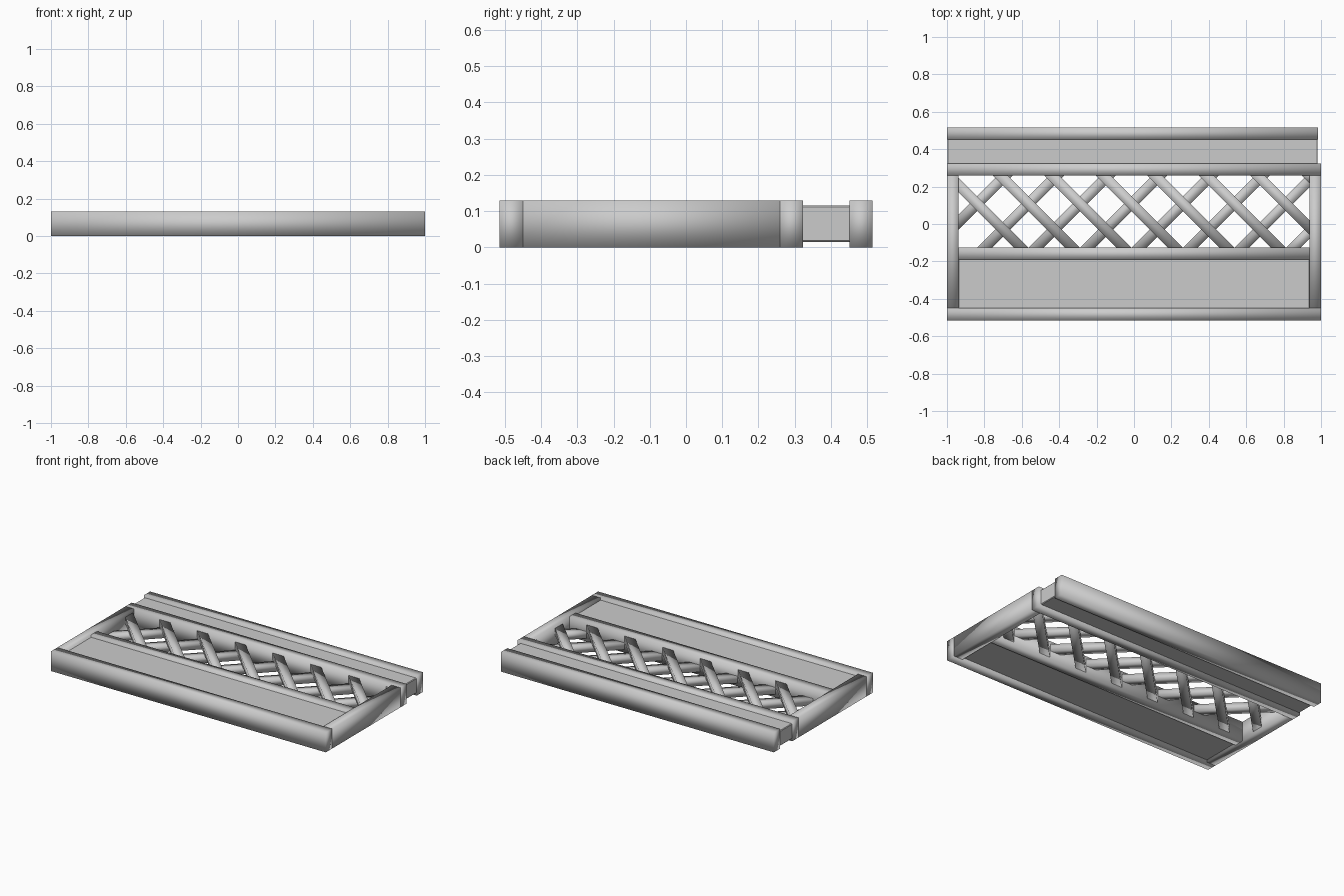
import bpy, bmesh, math
from mathutils import Matrix

cube = bpy.data.objects.get("Cube")
if cube:
    bpy.data.objects.remove(cube, do_unlink=True)

grey = bpy.data.materials.new("plain grey")
grey.use_nodes = True
grey.diffuse_color = (0.6, 0.6, 0.6, 1)
grey.node_tree.nodes["Principled BSDF"].inputs["Base Color"].default_value = (0.6, 0.6, 0.6, 1)


def box(name, x, y, z, angle=0.0, smooth=True, bevel=0.0):
    """Box from (min, max) ranges, turned about its own centre."""
    size = [r[1] - r[0] for r in (x, y, z)]
    mid = [(r[1] + r[0]) / 2 for r in (x, y, z)]
    bm = bmesh.new()
    bmesh.ops.create_cube(bm, size=1, matrix=Matrix.Diagonal((*size, 1)))
    if bevel:
        bmesh.ops.bevel(bm, geom=bm.edges[:], offset=bevel, segments=1, affect='EDGES')
    for f in bm.faces:
        f.smooth = smooth
    mesh = bpy.data.meshes.new(name)
    bm.to_mesh(mesh)
    bm.free()
    mesh.materials.append(grey)
    ob = bpy.data.objects.new(name, mesh)
    ob.location = mid
    ob.rotation_euler.z = angle
    bpy.context.collection.objects.link(ob)
    return ob


# Frame rails, soft shaded
H = (0, 0.13)
box("front_rail", (-1, 1), (-0.515, -0.45), H)
box("middle_rail", (-0.937, 0.937), (-0.19, -0.126), H)
box("upper_rail", (-1, 1), (0.259, 0.323), H)
box("back_rail", (-1, 0.985), (0.451, 0.515), H)
box("right_side_rail", (-1, -0.937), (-0.45, 0.259), H)
box("left_side_rail", (0.937, 1), (-0.45, 0.259), H)

# Flat infill panels
P = (0.015, 0.115)
box("front_panel", (-0.94, 0.94), (-0.455, -0.185), P, smooth=False, bevel=0.004)
box("back_panel", (-0.998, 0.982), (0.318, 0.456), P, smooth=False, bevel=0.004)

# Diagonal lattice in two layers, each slat ending inside the rails
X, Y0, Y1, W = 0.965, -0.157, 0.29, 0.056


def lattice(name, slope, first, z):
    for k in range(9):
        # slat line: x = c + slope * y
        c = first + 0.275 * k
        ys = sorted(((-X - c) / slope, (X - c) / slope))
        lo, hi = max(Y0, ys[0]), min(Y1, ys[1])
        if hi - lo < 0.05:
            continue
        length = (hi - lo) * math.sqrt(2)
        my = (lo + hi) / 2
        mx = c + slope * my
        box(f"{name}_{k + 1}", (mx - length / 2, mx + length / 2),
            (my - W / 2, my + W / 2), z, slope * math.pi / 4)


lattice("upper_slat", -1, -0.73, (0.065, 0.11))
lattice("lower_slat", 1, -1.222, (0.02, 0.065))
